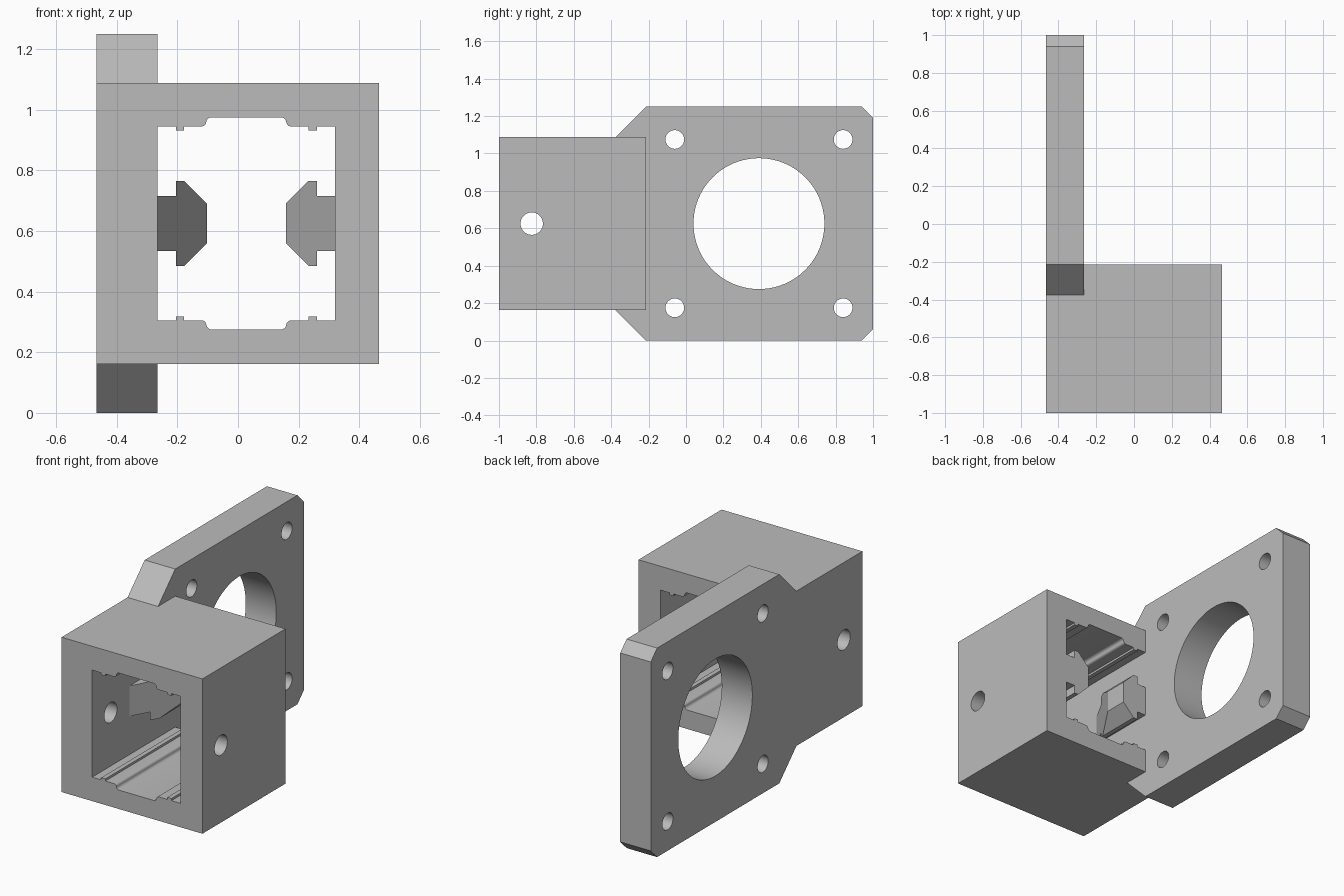
import bpy, bmesh
from math import sin, cos, pi
from mathutils import Vector

cube = bpy.data.objects.get("Cube")
if cube:
    bpy.data.objects.remove(cube, do_unlink=True)

grey = bpy.data.materials.new("plain grey")
grey.use_nodes = True
COLOUR = (0.5, 0.5, 0.5, 1)
grey.diffuse_color = COLOUR
grey.node_tree.nodes["Principled BSDF"].inputs["Base Color"].default_value = COLOUR

BACK, CX, CZ = -0.215, 0.0275, 0.625      # box back, channel centre
PLATE_X, CHANNEL_X = -0.467, -0.265       # plate thickness range


def prism(name, points, axis, lo, hi):
    """Extrude a profile along x (points are y, z) or y (points are x, z)."""
    bm = bmesh.new()
    place = (lambda a, b: (lo, a, b)) if axis == "x" else (lambda a, b: (a, lo, b))
    face = bm.faces.new([bm.verts.new(place(a, b)) for a, b in points])
    moved = bmesh.ops.extrude_face_region(bm, geom=[face])["geom"]
    offset = Vector((hi - lo, 0, 0)) if axis == "x" else Vector((0, hi - lo, 0))
    bmesh.ops.translate(bm, vec=offset,
                        verts=[v for v in moved if isinstance(v, bmesh.types.BMVert)])
    bmesh.ops.recalc_face_normals(bm, faces=bm.faces)
    mesh = bpy.data.meshes.new(name)
    bm.to_mesh(mesh)
    bm.free()
    mesh.materials.append(grey)
    obj = bpy.data.objects.new(name, mesh)
    bpy.context.collection.objects.link(obj)
    return obj


def circle(y, z, r, n):
    return [(y + r * cos(2 * pi * i / n), z + r * sin(2 * pi * i / n)) for i in range(n)]


def activate(obj):
    bpy.ops.object.select_all(action="DESELECT")
    obj.select_set(True)
    bpy.context.view_layer.objects.active = obj


def cut(obj, cutter):
    cutter.hide_render = True
    mod = obj.modifiers.new("cut", "BOOLEAN")
    mod.operation, mod.solver, mod.object = "DIFFERENCE", "EXACT", cutter
    activate(obj)
    bpy.ops.object.modifier_apply(modifier=mod.name)
    bpy.data.objects.remove(cutter, do_unlink=True)


def arc(u, v, r, start, end, n=5):
    return [(u + r * cos(start + (end - start) * i / n),
             v + r * sin(start + (end - start) * i / n)) for i in range(n + 1)]


# Square housing
housing = prism("housing", [(PLATE_X, 0.162), (0.465, 0.162), (0.465, 1.088),
                            (PLATE_X, 1.088)], "y", -1, BACK)

# Channel profile: one quarter with ridge and rounded recess, mirrored
quarter = [(0.2925, 0.32), (0.2325, 0.32), (0.2325, 0.307), (0.2055, 0.307), (0.2055, 0.32)]
quarter += arc(0.147, 0.335, 0.015, -pi / 2, -pi)
quarter += arc(0.114, 0.332, 0.018, 0, pi / 2)
half = quarter + [(-u, v) for u, v in reversed(quarter)]
channel = [(CX + u, CZ + v) for u, v in half + [(-u, -v) for u, v in half]]
cut(housing, prism("channel_cutter", channel, "y", -1.1, 0))

# Cross hole through both side walls
cut(housing, prism("cross_hole_cutter", circle(-0.825, CZ, 0.06, 40), "x", -1, 1))

# Mounting plate with chamfered corners, stepped around the housing
top = [(BACK, CZ), (BACK, 1.088), (-0.377, 1.088), (BACK, 1.25), (0.94, 1.25), (1, 1.19)]
outline = top + [(y, 2 * CZ - z) for y, z in reversed(top[1:])]
plate = prism("mounting_plate", outline, "x", PLATE_X, CHANNEL_X)
cut(plate, prism("bore_cutter", circle(0.39, CZ, 0.35, 80), "x", -1, 1))
for y in (-0.06, 0.84):
    for z in (0.175, 1.075):
        cut(plate, prism("screw_hole_cutter", circle(y, z, 0.05, 32), "x", -1, 1))

# Guide rails on the side walls, with slanted front ends
rail_half = [(0.2925, 0.091), (0.2325, 0.091), (0.2325, 0.14), (0.205, 0.14), (0.13, 0.065)]
rail_profile = rail_half + [(u, -v) for u, v in reversed(rail_half)]
for side, name in ((-1, "right_rail"), (1, "left_rail")):
    rail = prism(name, [(CX + side * u, CZ + v) for u, v in rail_profile], "y", -0.646, BACK)
    for vert in rail.data.vertices:
        if vert.co.y < -0.5:
            vert.co.y += 1.8 * (0.2925 - abs(vert.co.x - CX))
    rail.data.update()

for part in (housing, plate):
    activate(part)
    bpy.ops.object.shade_smooth_by_angle()
